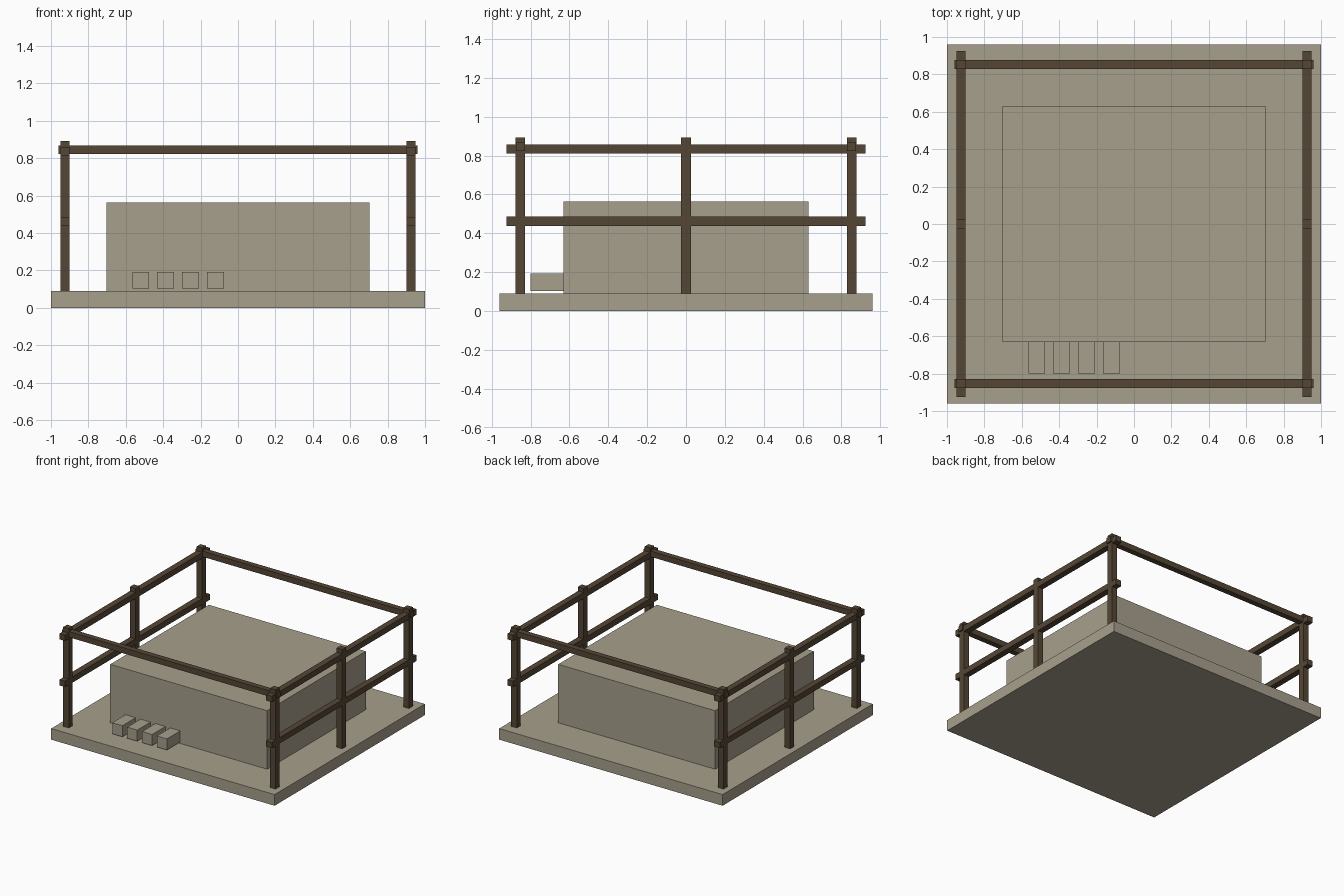
import bpy

cube = bpy.data.objects.get("Cube")
if cube:
    bpy.data.objects.remove(cube, do_unlink=True)


def material(name, rgb):
    m = bpy.data.materials.new(name)
    m.use_nodes = True
    m.diffuse_color = (*rgb, 1)
    m.node_tree.nodes["Principled BSDF"].inputs["Base Color"].default_value = (*rgb, 1)
    return m


stone = material("pale stone", (0.39, 0.35, 0.265))
wood = material("dark wood", (0.09, 0.062, 0.036))


def box(name, centre, size, mat):
    bpy.ops.mesh.primitive_cube_add(size=1, location=centre)
    ob = bpy.context.object
    ob.name = name
    ob.data.name = name
    for v in ob.data.vertices:
        v.co = [c * s for c, s in zip(v.co, size)]
    ob.data.materials.append(mat)
    return ob


# Ground slab and main block
SLAB_TOP = 0.09
BLOCK_TOP = 0.563
BLOCK_Y = 0.63
box("base_slab", (0, 0, SLAB_TOP / 2), (2, 1.92, SLAB_TOP), stone)
box("main_block", (0, 0, (SLAB_TOP + BLOCK_TOP) / 2),
    (1.405, 2 * BLOCK_Y, BLOCK_TOP - SLAB_TOP), stone)

# Row of small blocks against the front face
for i in range(4):
    box(f"small_block_{i + 1}", (-0.52 + i * 0.133, -0.715, 0.147),
        (0.09, 0.17, 0.09), stone)

# Fence posts and side rails
POST_X, POST_Y, POST_TOP = 0.925, 0.853, 0.893
for side, sx in (("right", -1), ("left", 1)):
    x = sx * POST_X
    for place, y in (("front", -POST_Y), ("middle", 0), ("back", POST_Y)):
        box(f"{place}_{side}_post", (x, y, (SLAB_TOP + POST_TOP) / 2),
            (0.05, 0.05, POST_TOP - SLAB_TOP), wood)
    for level, z in (("lower", 0.462), ("upper", 0.835)):
        box(f"{side}_{level}_rail", (x, 0, z), (0.05, 1.85, 0.047), wood)

# Front and back top rails
for place, sy in (("front", -1), ("back", 1)):
    box(f"{place}_top_rail", (0, sy * POST_Y, 0.846), (1.92, 0.046, 0.046), wood)
